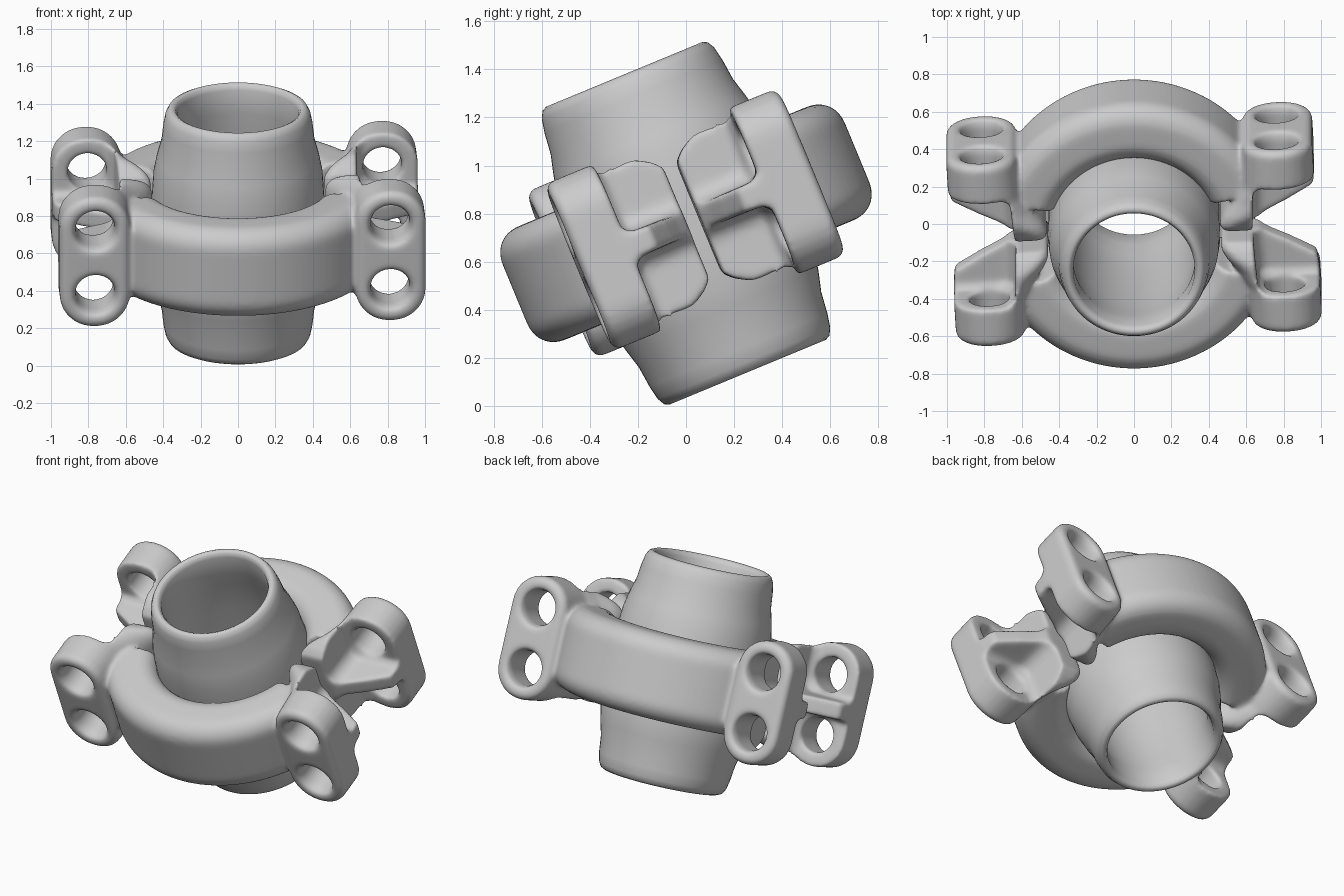
import bpy, bmesh
from math import sin, cos, pi, radians
from mathutils import Matrix, Vector

if "Cube" in bpy.data.objects:
    bpy.data.objects.remove(bpy.data.objects["Cube"])

N = 64
FRAME = Matrix.Translation((0, 0, 0.76)) @ Matrix.Rotation(radians(22.5), 4, 'X')


def loft(name, rings, cyclic=False):
    """Skin a list of equally long vertex rings; cap the ends unless cyclic."""
    bm = bmesh.new()
    vr = [[bm.verts.new(p) for p in ring] for ring in rings]
    n = len(vr[0])
    pairs = list(zip(vr, vr[1:])) + ([(vr[-1], vr[0])] if cyclic else [])
    for a, b in pairs:
        for i in range(n):
            j = (i + 1) % n
            bm.faces.new((a[i], a[j], b[j], b[i]))
    if not cyclic:
        bm.faces.new(vr[0])
        bm.faces.new(vr[-1])
    bmesh.ops.recalc_face_normals(bm, faces=bm.faces)
    me = bpy.data.meshes.new(name)
    bm.to_mesh(me)
    bm.free()
    ob = bpy.data.objects.new(name, me)
    bpy.context.collection.objects.link(ob)
    return ob


def rounded_rect(x0, x1, hh, r, k=8):
    """Rounded rectangle points, x0..x1 wide and -hh..hh tall."""
    pts = []
    corners = [(x1 - r, hh - r), (x0 + r, hh - r), (x0 + r, -hh + r), (x1 - r, -hh + r)]
    for c, (cx, cy) in enumerate(corners):
        for i in range(k):
            a = pi / 2 * (c + i / (k - 1))
            pts.append((cx + r * cos(a), cy + r * sin(a)))
    return pts


def circle(r, h, n=N):
    return [Vector((r * cos(2 * pi * i / n), r * sin(2 * pi * i / n), h)) for i in range(n)]


# Pipe sleeve: outer profile mirrored about the middle, with a bore
half_outer = [(0.335, 0.66), (0.352, 0.67), (0.372, 0.66), (0.388, 0.63), (0.400, 0.57),
              (0.410, 0.48), (0.434, 0.39), (0.452, 0.3), (0.462, 0.15)]
half_inner = [(0.35, 0.2), (0.34, 0.4), (0.325, 0.5), (0.325, 0.635)]
prof = half_outer + [(r, -h) for r, h in reversed(half_outer)]
prof += [(r, -h) for r, h in reversed(half_inner)] + half_inner
pipe = loft("pipe_sleeve", [circle(r, h) for r, h in prof], cyclic=True)
pipe.data.shade_smooth()
pipe.matrix_world = FRAME

# Clamp half, built around local -y: curved band
section = rounded_rect(0.45, 0.77, 0.255, 0.115)
band_rings = []
for i in range(37):
    a = radians(-68 + 136 * i / 36)
    band_rings.append([(r * sin(a), -r * cos(a), h) for r, h in section])
clamp = loft("clamp_half_front", band_rings)

# Lugs with tapering gussets
lug_sections = [  # y, inner x, outer x, half height, corner radius
    (-0.525, 0.63, 0.955, 0.35, 0.155), (-0.50, 0.605, 0.98, 0.375, 0.18),
    (-0.29, 0.59, 0.98, 0.375, 0.18), (-0.20, 0.53, 0.97, 0.35, 0.18),
    (-0.12, 0.48, 0.83, 0.32, 0.12), (-0.07, 0.46, 0.73, 0.29, 0.08),
    (-0.03, 0.47, 0.665, 0.25, 0.05)]
hole_profile = [(0.15, -0.62), (0.122, -0.53), (0.105, -0.48), (0.105, -0.20)]
tools = []
for s in (-1, 1):
    rings = [[(s * x, y, h) for x, h in rounded_rect(x0, x1, hh, r)]
             for y, x0, x1, hh, r in lug_sections]
    tools.append((loft("lug_tool", rings), 'UNION'))
# Bolt holes, each opening into a pocket that cuts out through the gusset side and end
for s in (-1, 1):
    for w in (-1, 1):
        rings = [[(s * 0.79 + p.x, p.z, w * 0.185 + p.y) for p in circle(r, h, 32)]
                 for r, h in hole_profile]
        tools.append((loft("bolt_hole_tool", rings), 'DIFFERENCE'))
        rings = [[(s * x, y, w * 0.3 + h) for x, h in rounded_rect(x0, 1.2, hh, 0.08)]
                 for y, x0, hh in ((-0.305, 0.69, 0.22), (-0.27, 0.65, 0.245),
                                   (0.1, 0.63, 0.25))]
        tools.append((loft("pocket_tool", rings), 'DIFFERENCE'))

for tool, op in tools:
    tool.hide_render = True
    m = clamp.modifiers.new("bool", 'BOOLEAN')
    m.operation, m.object, m.solver = op, tool, 'EXACT'

# Even remesh and smoothing give soft cast fillets
m = clamp.modifiers.new("remesh", 'REMESH')
m.mode, m.voxel_size, m.use_smooth_shade = 'VOXEL', 0.012, True
m = clamp.modifiers.new("soften", 'SMOOTH')
m.factor, m.iterations = 0.5, 14

dg = bpy.context.evaluated_depsgraph_get()
mesh = bpy.data.meshes.new_from_object(clamp.evaluated_get(dg))
clamp.modifiers.clear()
clamp.data = mesh
clamp.data.shade_smooth()
for tool, op in tools:
    bpy.data.objects.remove(tool)

# Place the two halves, both slightly skewed about the pipe
clamp.matrix_world = FRAME @ Matrix.Rotation(radians(3), 4, 'Z')
back = bpy.data.objects.new("clamp_half_back", mesh)
bpy.context.collection.objects.link(back)
back.matrix_world = FRAME @ Matrix.Rotation(radians(183), 4, 'Z')
